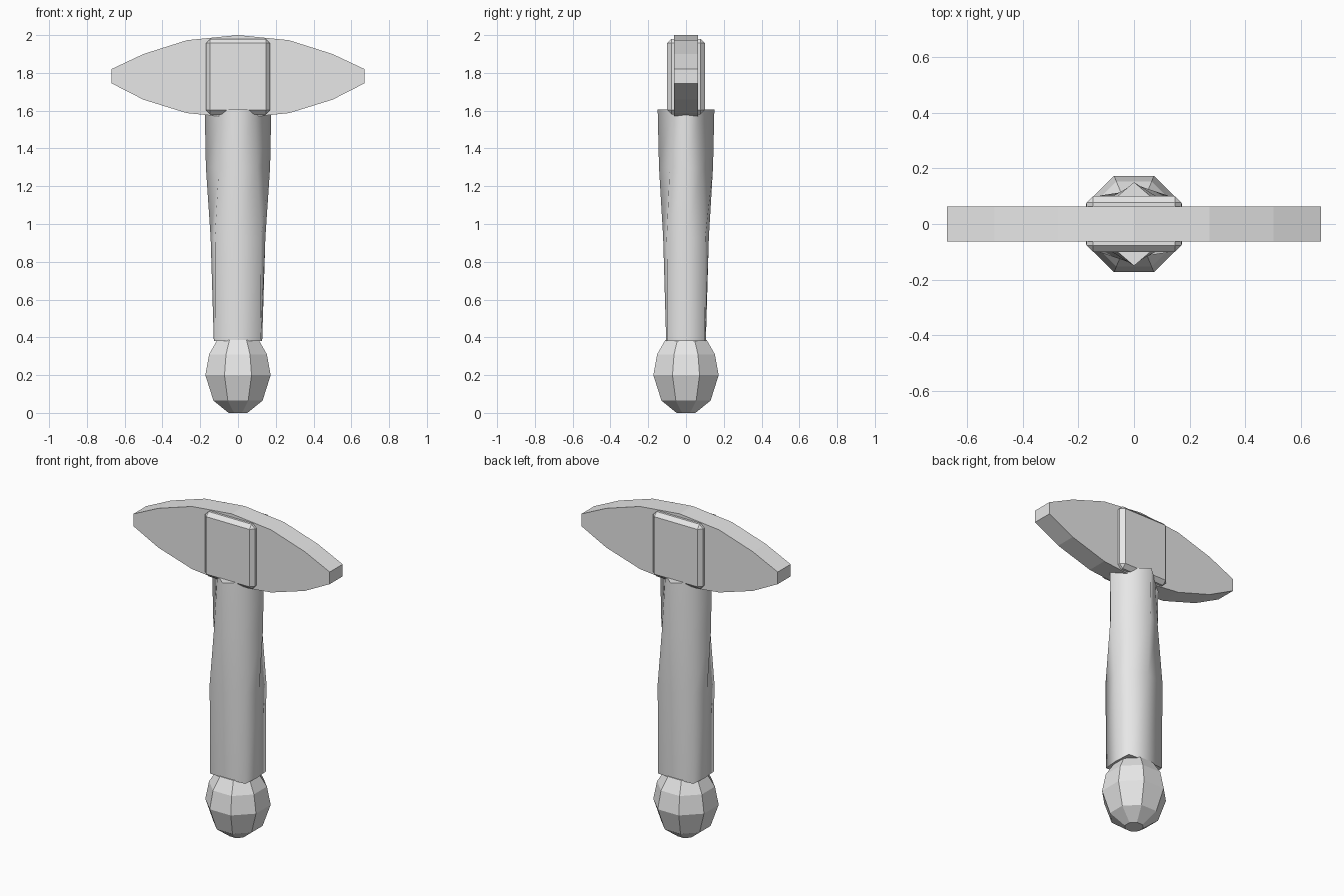
import bpy, bmesh, math

if "Cube" in bpy.data.objects:
    bpy.data.objects.remove(bpy.data.objects["Cube"])

grey = bpy.data.materials.new("plain_grey")
grey.use_nodes = True
COLOUR = (0.8, 0.8, 0.8, 1)
grey.diffuse_color = COLOUR
grey.node_tree.nodes["Principled BSDF"].inputs["Base Color"].default_value = COLOUR


def finish(name, bm):
    bmesh.ops.recalc_face_normals(bm, faces=bm.faces)
    mesh = bpy.data.meshes.new(name)
    bm.to_mesh(mesh)
    bm.free()
    mesh.materials.append(grey)
    obj = bpy.data.objects.new(name, mesh)
    bpy.context.collection.objects.link(obj)
    return obj


def loft(name, rings, smooth=False):
    """Skin a stack of closed rings and cap both ends."""
    bm = bmesh.new()
    loops = [[bm.verts.new(p) for p in ring] for ring in rings]
    n = len(loops[0])
    for low, high in zip(loops, loops[1:]):
        for i in range(n):
            j = (i + 1) % n
            face = bm.faces.new((low[i], low[j], high[j], high[i]))
            face.smooth = smooth
    for cap in (loops[0][::-1], loops[-1]):
        face = bm.faces.new(cap)
        for edge in face.edges:
            edge.smooth = False
    return finish(name, bm)


# Head: lens-shaped plate
half = [(0.67, 1.745), (0.67, 1.82), (0.5, 1.9), (0.27, 1.973)]
low_half = [(0.27, 1.587), (0.5, 1.658)]
right = low_half + half
outline = [(0, 1.56)] + right + [(0, 2.0)] + [(-x, z) for x, z in reversed(right)]
loft("head_plate", [[(x, y, z) for x, z in outline] for y in (-0.063, 0.063)])

# Collar: bevelled block around the plate
bm = bmesh.new()
bmesh.ops.create_cube(bm, size=1)
for v in bm.verts:
    v.co = (v.co.x * 0.34, v.co.y * 0.2, 1.78 + v.co.z * 0.4)
bmesh.ops.bevel(bm, geom=bm.edges[:], offset=0.023, segments=1, affect='EDGES')
finish("collar_block", bm)


# Handle: square at the bottom, blending into a diamond at the top
def handle_ring(z, ax, ay, cx, cy):
    return [(ax, 0, z), (cx, cy, z), (0, ay, z), (-cx, cy, z),
            (-ax, 0, z), (-cx, -cy, z), (0, -ay, z), (cx, -cy, z)]


loft("handle", [
    handle_ring(0.38, 0.128, 0.105, 0.12, 0.1),
    handle_ring(0.93, 0.145, 0.121, 0.122, 0.102),
    handle_ring(1.3, 0.17, 0.143, 0.101, 0.086),
    handle_ring(1.605, 0.176, 0.15, 0.088, 0.075),
], smooth=True)

# Pommel: faceted eight-sided knob
profile = [(0.05, 0), (0.13, 0.065), (0.173, 0.2), (0.153, 0.31), (0.11, 0.385)]
rings = []
for flat, z in profile:
    r = flat / math.cos(math.pi / 8)
    rings.append([(r * math.cos((k + 0.5) * math.pi / 4),
                   r * math.sin((k + 0.5) * math.pi / 4), z) for k in range(8)])
loft("pommel", rings)
